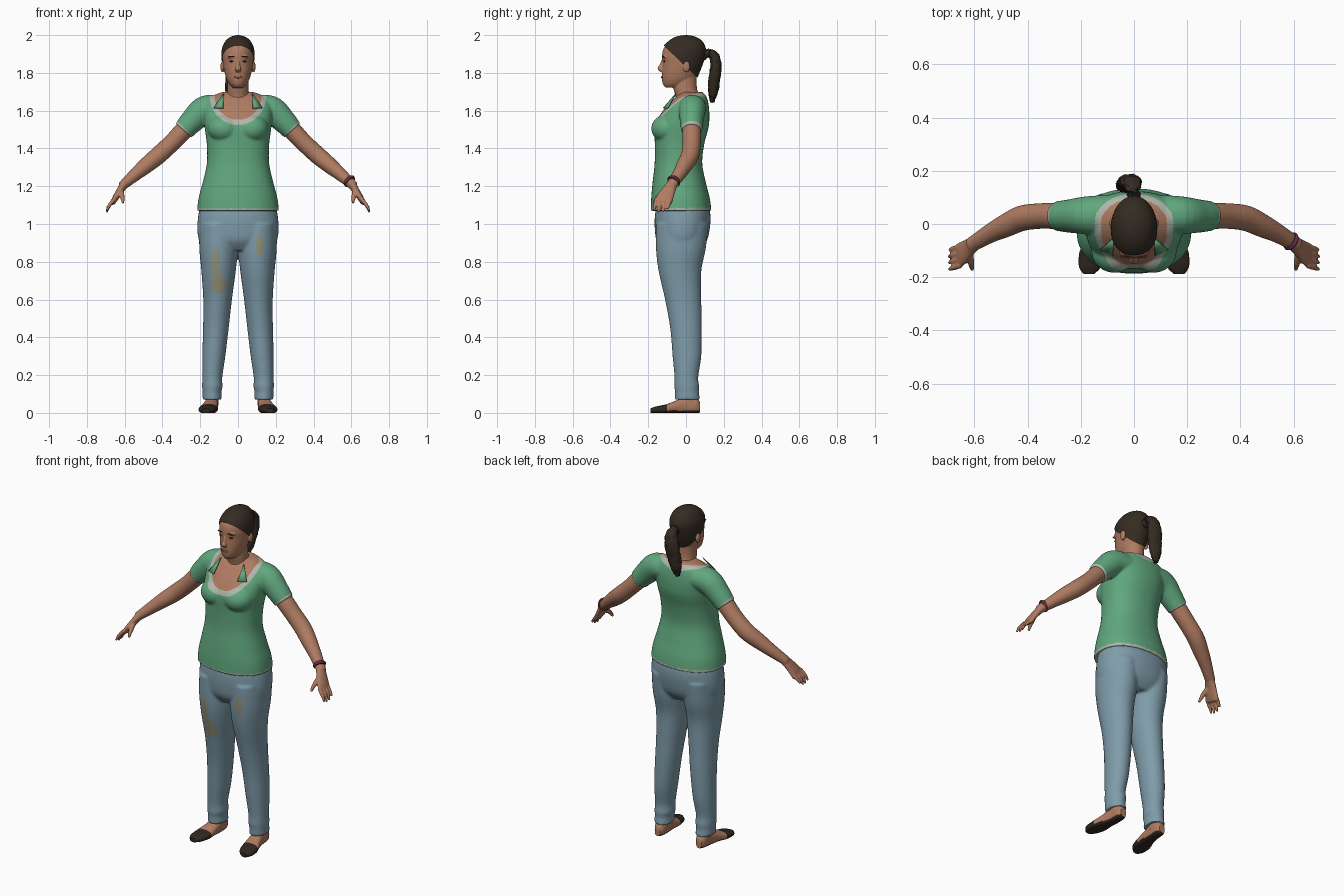
import bpy, bmesh, math, random
from mathutils import Vector, Matrix

random.seed(4)
if "Cube" in bpy.data.objects:
    bpy.data.objects.remove(bpy.data.objects["Cube"])


def material(name, r, g, b):
    m = bpy.data.materials.new(name)
    m.use_nodes = True
    m.diffuse_color = (r, g, b, 1)
    bsdf = next(n for n in m.node_tree.nodes if n.type == 'BSDF_PRINCIPLED')
    bsdf.inputs["Base Color"].default_value = (r, g, b, 1)
    return m


SKIN = material("skin", .43, .2, .12)
SHIRT = material("green cloth", .12, .39, .21)
TRIM = material("pale trim", .43, .48, .41)
JEANS = material("faded denim", .21, .33, .4)
PATCH = material("tan patch", .3, .29, .2)
HAIR = material("dark brown hair", .035, .025, .016)
SHOE = material("dark shoe", .028, .02, .014)
BAND = material("plum band", .13, .03, .06)
LIPS = material("lips", .27, .09, .065)


def spline(rows, n):
    """Catmull-Rom through rows of any width."""
    rows = [Vector(r) for r in rows]
    out, last = [], len(rows) - 1
    for i in range(last):
        p, q, r, s = (rows[min(max(j, 0), last)] for j in range(i - 1, i + 3))
        for k in range(n):
            t = k / n
            out.append(.5 * (2 * q + (r - p) * t + (2 * p - 5 * q + 4 * r - s) * t * t
                             + (3 * q - p - 3 * r + s) * t ** 3))
    return out + [rows[-1]]


def loft(bm, rows, axis=None, up=(0, 1, 0), power=2, seg=32, n=5, side=1):
    """Skin oval rings given as (x, y, z, half width, half depth)."""
    rows = spline(rows, n)
    rings = []
    for i, row in enumerate(rows):
        c = Vector(row[:3])
        t = Vector(axis) if axis else (Vector(rows[min(i + 1, len(rows) - 1)][:3])
                                       - Vector(rows[max(i - 1, 0)][:3])).normalized()
        v = Vector(up) - t * t.dot(Vector(up))
        v.normalize()
        u = v.cross(t)
        ring = []
        for k in range(seg):
            a = 2 * math.pi * k / seg
            ca, sa = (math.copysign(abs(f(a)) ** (2 / power), f(a)) for f in (math.cos, math.sin))
            p = c + u * ca * row[3] + v * sa * row[4]
            ring.append(bm.verts.new((p.x * side, p.y, p.z)))
        rings.append(ring)
    for a, b in zip(rings, rings[1:]):
        for k in range(seg):
            j = (k + 1) % seg
            bm.faces.new((a[k], a[j], b[j], b[k]))
    bm.faces.new(rings[0])
    bm.faces.new(rings[-1])


def ball(bm, centre, size):
    m = Matrix.Translation(centre) @ Matrix.Diagonal((*size, 1))
    bmesh.ops.create_uvsphere(bm, u_segments=24, v_segments=16, radius=1, matrix=m)


def finish(name, bm, mats, voxel=0, smooth=8, rule=None):
    bmesh.ops.recalc_face_normals(bm, faces=bm.faces[:])
    mesh = bpy.data.meshes.new(name)
    bm.to_mesh(mesh)
    bm.free()
    ob = bpy.data.objects.new(name, mesh)
    bpy.context.collection.objects.link(ob)
    if voxel:  # fuse overlapping volumes into one soft surface
        mod = ob.modifiers.new("fuse", 'REMESH')
        mod.mode, mod.voxel_size = 'VOXEL', voxel
        soft = ob.modifiers.new("soften", 'SMOOTH')
        soft.factor, soft.iterations = .5, smooth
        bpy.context.view_layer.update()
        mesh = bpy.data.meshes.new_from_object(ob.evaluated_get(bpy.context.evaluated_depsgraph_get()))
        ob.modifiers.clear()
        ob.data = mesh
    mesh.materials.clear()
    for m in mats:
        mesh.materials.append(m)
    if rule:
        for p in mesh.polygons:
            p.material_index = rule(p.center, p.normal)
    mesh.shade_smooth()
    mesh.set_sharp_from_angle(angle=math.radians(50))
    return ob


def by_depth(rows):
    """(z, half width, front y, back y) to ring rows."""
    return [(0, (f + b) / 2, z, a, (b - f) / 2) for z, a, f, b in rows]


UP = (0, 0, 1)

# Shirt with bust, sleeves and open neckline
bm = bmesh.new()
loft(bm, by_depth([
    (1.07, .217, -.187, .135), (1.14, .208, -.184, .125), (1.22, .187, -.177, .105),
    (1.32, .165, -.166, .086), (1.42, .165, -.165, .096), (1.5, .175, -.168, .117),
    (1.54, .18, -.16, .123), (1.6, .185, -.122, .123), (1.65, .17, -.078, .116),
    (1.68, .13, -.045, .105), (1.7, .08, -.02, .085)]), axis=UP, power=2.25, seg=64)
for s in (1, -1):
    ball(bm, (s * .074, -.1, 1.505), (.087, .084, .075))
    loft(bm, [(.07, .035, 1.615, .06, .075), (.17, .033, 1.608, .073, .072),
              (.24, .03, 1.548, .065, .063), (.288, .03, 1.495, .056, .056)], side=s)


def shirt_rule(c, n):
    if c.z < 1.085:
        return 1
    if abs(c.x) > .2 and c.z > 1.4 and (abs(c.x) - c.z) * .707 > -.866:
        return 1
    if c.z > 1.5:
        drop = max(0, 1.68 - c.z) / .155 if c.y < 0 else c.y / .115
        r = math.hypot(c.x / .15, drop)
        return 2 if r < .83 else 1 if r < 1 else 0
    return 0


finish("shirt_and_chest", bm, [SHIRT, TRIM, SKIN], .005, 14, shirt_rule)

# Small collar flaps
bm = bmesh.new()
for s in (1, -1):
    tri = [(.075, -.05, 1.69), (.127, -.095, 1.612), (.078, -.118, 1.612)]
    bm.faces.new([bm.verts.new((s * x, y, z)) for x, y, z in tri])
flaps = finish("collar_flaps", bm, [SHIRT])
flaps.modifiers.new("thickness", 'SOLIDIFY').thickness = .005

# Trousers
bm = bmesh.new()
loft(bm, by_depth([(1.1, .2, -.155, .12), (1.04, .211, -.165, .13), (.97, .215, -.165, .125),
                   (.91, .205, -.155, .11), (.86, .17, -.12, .075)]), axis=UP, power=2.2, seg=64)
for s in (1, -1):
    loft(bm, [(.105, -.02, 1, .1, .138), (.103, -.027, .87, .102, .132),
              (.103, -.032, .75, .091, .113), (.108, -.015, .6, .076, .096),
              (.117, 0, .45, .068, .084), (.128, .005, .3, .061, .076),
              (.136, .002, .19, .053, .063), (.136, .004, .14, .054, .066),
              (.138, .005, .11, .05, .063), (.137, .008, .07, .051, .067)], axis=UP, side=s)


def trouser_rule(c, n):
    spots = [(-.115, .78, .024, .09), (-.1, .68, .04, .05), (.116, .885, .02, .06)]
    hit = any(math.hypot((c.x - x) / a, (c.z - z) / b) < 1 for x, z, a, b in spots)
    return 1 if hit and n.y < -.2 else 0


finish("trousers", bm, [JEANS, PATCH], .007, 6, trouser_rule)

# Arms, hands and feet
for s, label in ((1, "left"), (-1, "right")):
    bm = bmesh.new()
    loft(bm, [(.2, .03, 1.585, .046, .046), (.285, .03, 1.498, .049, .049),
              (.35, .03, 1.43, .047, .048), (.42, .022, 1.365, .047, .048),
              (.48, -.005, 1.315, .043, .044), (.54, -.035, 1.265, .035, .036),
              (.615, -.08, 1.2, .024, .028)], side=s)
    loft(bm, [(.6, -.072, 1.213, .024, .028), (.628, -.095, 1.172, .018, .038),
              (.65, -.113, 1.135, .016, .046), (.662, -.12, 1.11, .011, .044)], side=s)
    for i in range(4):
        y, tip = -.084 - .024 * i, (1.078, 1.062, 1.06, 1.07)[i]
        loft(bm, [(.652, y, 1.135, .011, .011), (.68, y - .009, 1.1, .01, .01),
                  (.696, y - .014, tip, .006, .006)], seg=12, side=s)
    loft(bm, [(.622, -.1, 1.18, .016, .016), (.613, -.145, 1.145, .013, .013),
              (.608, -.173, 1.11, .007, .007)], seg=12, side=s)
    finish(label + "_arm", bm, [SKIN], .005, 4)

    bm = bmesh.new()
    loft(bm, [(.138, .075, .03, .018, .028), (.138, .05, .04, .032, .042),
              (.14, 0, .04, .034, .045), (.148, -.06, .03, .042, .032),
              (.157, -.11, .02, .049, .024), (.165, -.16, .016, .042, .018),
              (.17, -.188, .012, .02, .012)], axis=(0, -1, 0), up=UP, power=2.5, side=s)
    loft(bm, [(.138, .02, .04, .034, .05), (.138, .015, .12, .034, .045)], axis=UP, side=s)
    for v in bm.verts:
        v.co.z = max(v.co.z, 0)
    finish(label + "_foot", bm, [SKIN, SHOE],
           rule=lambda c, n: 1 if c.z < .013 or c.y < -.1 else 0)

# Bracelet on the left wrist
bm = bmesh.new()
loft(bm, [(.584, -.061, 1.232, .031, .033), (.59, -.065, 1.227, .036, .037),
          (.596, -.069, 1.222, .031, .033)])
finish("bracelet", bm, [BAND])

# Head, nose, ears and neck
SKULL = by_depth([
    (1.722, .026, -.108, -.03), (1.74, .045, -.122, .01), (1.77, .062, -.128, .05),
    (1.81, .073, -.127, .07), (1.85, .08, -.124, .085), (1.89, .083, -.127, .096),
    (1.93, .079, -.118, .098), (1.965, .061, -.085, .078), (1.985, .033, -.048, .045),
    (1.992, .005, -.01, .01)])
bm = bmesh.new()
loft(bm, SKULL, axis=UP, seg=48)
loft(bm, [(0, .012, 1.6, .085, .07), (0, .008, 1.67, .062, .064), (0, -.004, 1.72, .056, .062),
          (0, -.005, 1.79, .055, .062)], axis=UP)
loft(bm, [(0, -.12, 1.872, .007, .007), (0, -.13, 1.842, .01, .011),
          (0, -.137, 1.82, .017, .014), (0, -.128, 1.805, .013, .008)], axis=UP, seg=16)
for s in (1, -1):
    ball(bm, (s * .082, .003, 1.832), (.011, .018, .03))
    ball(bm, (s * .032, -.106, 1.885), (.024, .019, .008))
finish("head", bm, [SKIN], .004, 3)

# Eyes, brows and mouth
bm = bmesh.new()
for s in (1, -1):
    ball(bm, (s * .032, -.114, 1.861), (.013, .006, .005))
    ball(bm, (s * .033, -.121, 1.887), (.018, .006, .003))
finish("eyes_and_brows", bm, [HAIR])
bm = bmesh.new()
ball(bm, (0, -.127, 1.778), (.022, .005, .007))
finish("mouth", bm, [LIPS])

# Swept-back hair: a slightly larger skull cut along the hairline
bm = bmesh.new()
loft(bm, SKULL, axis=UP, seg=64, n=8)
pivot = Vector((0, -.01, 1.85))
for v in bm.verts:
    v.co = pivot + (v.co - pivot) * 1.055
bmesh.ops.bisect_plane(bm, geom=bm.verts[:] + bm.edges[:] + bm.faces[:], dist=1e-5,
                       plane_co=(0, 0, 1.832), plane_no=(0, .95, 1), clear_inner=True)
finish("hair", bm, [HAIR])

# Ponytail with uneven strands
bm = bmesh.new()
loft(bm, [(0, .085, 1.885, .022, .022), (-.002, .12, 1.905, .026, .02), (-.008, .15, 1.885, .035, .026),
          (-.015, .158, 1.83, .042, .03), (-.025, .149, 1.76, .041, .03),
          (-.034, .144, 1.7, .033, .025), (-.04, .139, 1.645, .012, .01)], seg=28, n=6)
for v in bm.verts:
    v.co += Vector([random.uniform(-.003, .003) for _ in range(3)])
finish("ponytail", bm, [HAIR])
